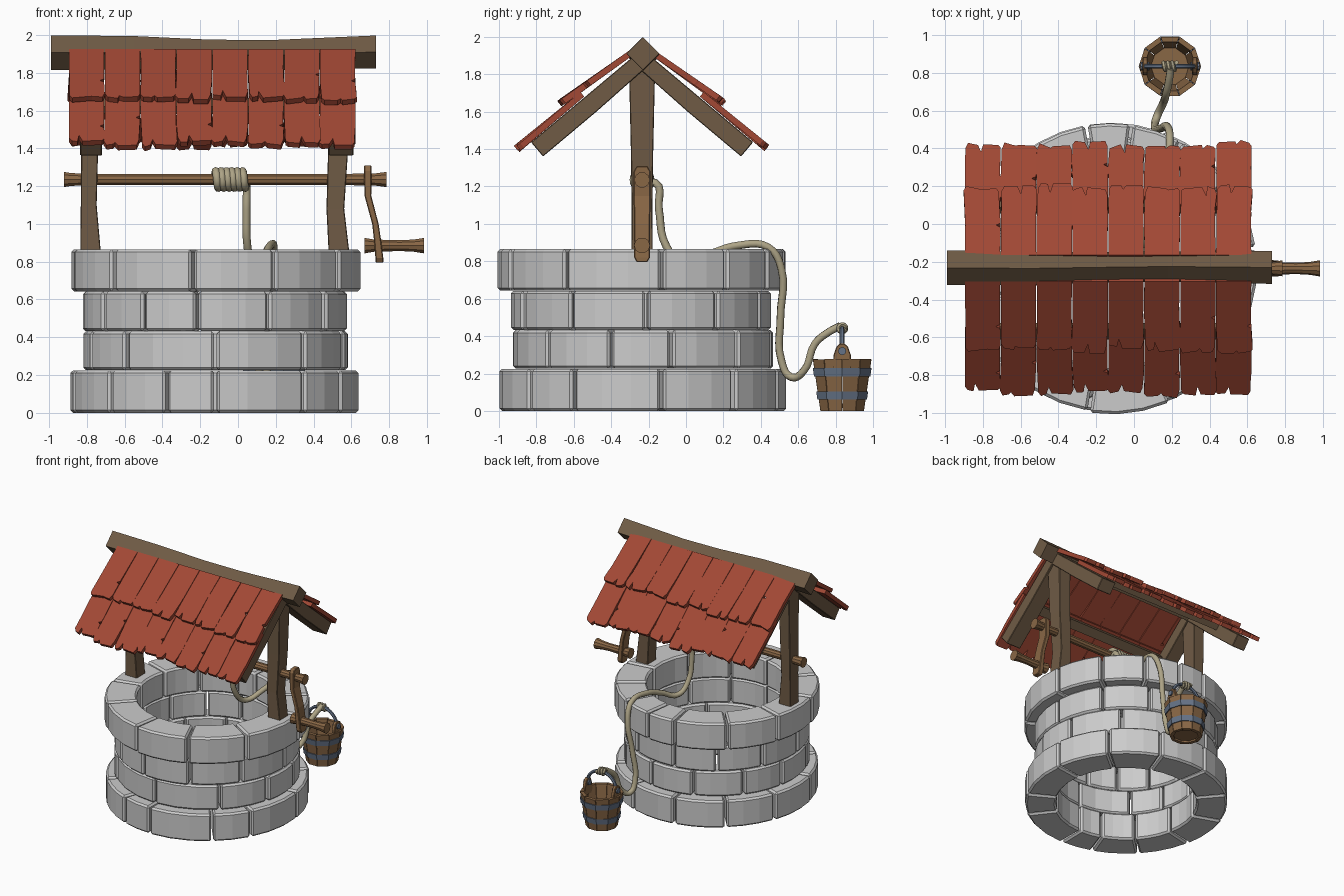
import bpy, bmesh, random
from math import sin, cos, pi, radians, tau
from mathutils import Vector

if "Cube" in bpy.data.objects:
    bpy.data.objects.remove(bpy.data.objects["Cube"])

random.seed(4)
CX, CY = -0.12, -0.235          # axis of the well


def material(name, rgb):
    m = bpy.data.materials.new(name)
    m.diffuse_color = (*rgb, 1)
    m.use_nodes = True
    m.node_tree.nodes["Principled BSDF"].inputs["Base Color"].default_value = m.diffuse_color
    return m


BEAM = material("beam_wood", (0.16, 0.105, 0.06))
WOOD = material("light_wood", (0.25, 0.135, 0.06))
TILE = material("roof_red", (0.36, 0.065, 0.035))
METAL = material("blue_metal", (0.13, 0.17, 0.24))
ROPE = material("rope_fibre", (0.42, 0.37, 0.24))


def build(name, solids, mat=None, closed=False, bevel=0):
    """Mesh from solids; each solid is a list of cross-sections skinned together."""
    bm = bmesh.new()
    for sections in solids:
        rows = [[bm.verts.new(p) for p in s] for s in sections]
        n = len(rows[0])
        pairs = list(zip(rows, rows[1:])) + ([(rows[-1], rows[0])] if closed else [])
        for a, b in pairs:
            for i in range(n):
                j = (i + 1) % n
                bm.faces.new((a[i], a[j], b[j], b[i]))
        if not closed:
            bm.faces.new(rows[0])
            bm.faces.new(rows[-1][::-1])
    bmesh.ops.recalc_face_normals(bm, faces=bm.faces)
    me = bpy.data.meshes.new(name)
    bm.to_mesh(me)
    bm.free()
    ob = bpy.data.objects.new(name, me)
    bpy.context.collection.objects.link(ob)
    if mat:
        me.materials.append(mat)
    if bevel:
        mod = ob.modifiers.new("bevel", "BEVEL")
        mod.width, mod.segments, mod.limit_method = bevel, 1, 'ANGLE'
        mod.angle_limit = radians(40)
    return ob


def tube(name, pts, radius, mat, res=2):
    """Smooth round tube through points."""
    cu = bpy.data.curves.new(name, 'CURVE')
    cu.dimensions = '3D'
    cu.bevel_depth, cu.bevel_resolution, cu.use_fill_caps = radius, res, True
    cu.resolution_u = 5
    sp = cu.splines.new('BEZIER')
    sp.bezier_points.add(len(pts) - 1)
    for b, p in zip(sp.bezier_points, pts):
        b.co = p
        b.handle_left_type = b.handle_right_type = 'AUTO'
    cu.materials.append(mat)
    ob = bpy.data.objects.new(name, cu)
    bpy.context.collection.objects.link(ob)
    bpy.ops.object.select_all(action='DESELECT')
    bpy.context.view_layer.objects.active = ob
    ob.select_set(True)
    bpy.ops.object.convert(target='MESH')
    bpy.ops.object.shade_smooth_by_angle(angle=radians(50))


def lathe_x(name, y, z, profile, n=10):
    """Turned rod along x from (x, radius) pairs."""
    build(name, [[[(x, y + r * cos(tau * i / n), z + r * sin(tau * i / n))
                   for i in range(n)] for x, r in profile]], WOOD)


# Stone courses: joint angles measured from the front towards +x
def course(name, joints, r0, r1, z0, z1):
    solids = []
    for a, b in zip(joints, joints[1:] + [joints[0] + 360]):
        a, b = a + 0.6, b - 0.6
        out = r1 + random.uniform(-0.012, 0.004)
        steps = 3 if b - a > 24 else 2
        sections = []
        for k in range(steps + 1):
            t = radians(a + (b - a) * k / steps)
            sections.append([(CX + r * sin(t), CY - r * cos(t), z)
                             for r, z in ((r0, z0), (out, z0), (out, z1), (r0, z1))])
        solids.append(sections)
    build(name, solids, bevel=0.014)


course("stone_course_bottom", [-47, -20, 0, 38, 61, 98, 130, 160, 190, 220, 250, 282], 0.53, 0.77, 0, 0.225)
course("stone_course_lower", [-43, 0, 43, 76, 103, 137, 170, 200, 232, 260, 290], 0.54, 0.70, 0.226, 0.432)
course("stone_course_upper", [-33, -8, 24, 57, 92, 125, 155, 187, 215, 245, 275, 302], 0.54, 0.70, 0.433, 0.642)
course("stone_course_rim", [-45, -9, 24, 58, 98, 126, 151, 172, 190, 221, 252, 284], 0.53, 0.77, 0.643, 0.865)


# Crooked posts: (z, centre x, half width x, half width y)
def post(name, path):
    build(name, [[[(x + sx * w, CY + sy * d, z) for sx, sy in ((-1, -1), (1, -1), (1, 1), (-1, 1))]
                  for z, x, w, d in path]], BEAM, bevel=0.004)


post("left_post", [(0.84, -0.78, 0.055, 0.057), (1.1, -0.79, 0.042, 0.055),
                   (1.4, -0.785, 0.045, 0.06), (1.84, -0.78, 0.05, 0.07)])
post("right_post", [(0.84, 0.535, 0.055, 0.057), (1.08, 0.515, 0.047, 0.055),
                    (1.4, 0.53, 0.053, 0.06), (1.84, 0.54, 0.055, 0.07)])

# Ridge beam: square turned on its corner, slightly sagging
build("ridge_beam", [[[(x, CY + dy + h * cos(k * pi / 2), z + h * sin(k * pi / 2)) for k in range(4)]
                      for x, z, h, dy in ((-0.99, 1.906, 0.092, 0.003), (-0.55, 1.906, 0.088, 0),
                                          (-0.15, 1.895, 0.08, 0.006), (0.18, 1.893, 0.08, 0.01),
                                          (0.73, 1.91, 0.087, 0.005))]], BEAM)

# Roof slopes: s runs down the slope, t out of it
PITCH = radians(40)


def slope(side, x, s, t):
    return Vector((x, CY + side * (s * cos(PITCH) + t * sin(PITCH)),
                   1.935 - s * sin(PITCH) + t * cos(PITCH)))


def tile(side, x0, x1, s0, s1, t0, t1):
    """Shingle with a ragged lower edge, a split in it and a chipped side."""
    j = lambda a: random.uniform(-a, a)
    w = x1 - x0
    notch = random.uniform(0.3, 0.7)
    deep = random.choice((0.01, 0.02, 0.05))
    mid = random.uniform(0.4, 0.7) * (s1 - s0) + s0
    lean = j(0.008)
    outline = [(x0, s0), (x1, s0), (x1 + j(.003), mid - .015),
               (x1 - random.choice((0, 0, .022)), mid), (x1 + j(.003), mid + .012),
               (x1 + lean, s1 - 0.03 + j(.012)), (x1 - 0.012 + lean, s1 + j(.012)),
               (x0 + w * notch + .014, s1 + j(.01)), (x0 + w * notch + j(.01), s1 - deep),
               (x0 + w * notch - .014, s1 + j(.01)),
               (x0 + 0.015 + lean, s1 + j(.012)), (x0 + lean, s1 - 0.025 + j(.012)), (x0 + j(.003), mid)]
    lift = j(0.007)
    tt = lambda s: t0 + (t1 + lift - t0) * (s - s0) / (s1 - s0)
    return [[slope(side, x, s, tt(s) + h) for x, s in outline] for h in (0, 0.032)]


for side, label in ((-1, "front"), (1, "back")):
    tiles = []
    for c in range(8):
        x0, x1 = -0.895 + c * 0.19, -0.895 + (c + 1) * 0.19 - 0.004
        tiles.append(tile(side, x0, x1, 0.40, 0.835 + random.uniform(-.02, .012), 0.004, 0.006))
        tiles.append(tile(side, x0, x1, 0.06, 0.505 + random.uniform(-.02, .015), 0.006, 0.042))
    build(label + "_roof_tiles", tiles, TILE)
    # Rafters above each post and a batten between them
    for xa, xb, end in ((-0.835, -0.72, "left"), (0.48, 0.61, "right")):
        build(f"{label}_{end}_rafter",
              [[[slope(side, x, s, t) for x, t in ((xa, 0), (xb, 0), (xb, -d), (xa, -d))]
                for s, d in ((0.03, 0.09), (0.4, 0.1), (0.775, 0.1))]], BEAM, bevel=0.004)
    build(label + "_batten", [[[slope(side, x, s, t) for s, t in ((.42, 0), (.49, 0), (.49, -.05), (.42, -.05))]
                               for x in (-0.8, 0.58)]], BEAM)

# Windlass axle, crank arm and handle
lathe_x("axle", CY, 1.235, [(-0.92, .042), (-0.885, .036), (-0.8, .031), (0.5, .031), (0.72, .033), (0.785, .042)])
lathe_x("crank_handle", CY, 0.885, [(0.67, .043), (0.72, .034), (0.86, .03), (0.93, .034), (0.985, .043)])
build("crank_arm", [[[(x + a * w, CY + b * d, z) for a, b in ((-1, -1), (1, -1), (1, 1), (-1, 1))]
                     for z, x, w, d in ((1.31, .687, .02, .028), (1.28, .687, .02, .045), (1.15, .687, .018, .045),
                                        (1.0, .727, .017, .043), (0.9, .74, .019, .043), (0.82, .748, .021, .042),
                                        (0.795, .748, .021, .028))]], WOOD, bevel=0.005)

# Rope: coil on the axle, then over the rim and down to the bucket
BX, BY = 0.19, 0.835
coil = [(-0.125 + 0.17 * k / 48, CY + 0.045 * cos(tau * k / 8), 1.235 + 0.045 * sin(tau * k / 8)) for k in range(48)]
hang = [(0.045, -0.165, 1.22), (0.045, -0.145, 1.08), (0.05, -0.105, 0.88), (0.075, -0.01, 0.79),
        (0.14, 0.13, 0.84), (0.17, 0.28, 0.885), (0.19, 0.44, 0.875), (0.18, 0.51, 0.76),
        (0.14, 0.505, 0.5), (0.11, 0.51, 0.27), (0.12, 0.565, 0.18), (0.15, 0.63, 0.215),
        (0.17, 0.69, 0.36), (0.185, 0.76, 0.42), (0.195, BY - 0.01, 0.455)]
tube("rope", coil + hang, 0.021, ROPE)
tube("handle_rope_wrap", [(BX - 0.035 + 0.07 * k / 24, BY + 0.02 * cos(tau * k / 8), 0.442 + 0.02 * sin(tau * k / 8))
                          for k in range(25)], 0.012, ROPE, 1)

# Bucket: ten tapered staves, floor, two hoops
N = 10


def ring_point(i, r, z):
    a = tau * i / N
    return (BX + r * cos(a), BY + r * sin(a), z)


def wall(z):
    return 0.122 + 0.042 * z / 0.275


build("bucket_staves", [[[ring_point(i + f, wall(z) - d, z) for f, d in ((.02, 0), (.98, 0), (.98, .028), (.02, .028))]
                         for z in (0, 0.275 + random.uniform(-.004, .004))] for i in range(N)], WOOD)
build("bucket_floor", [[[ring_point(i, 0.105, z) for i in range(N)] for z in (0.015, 0.04)]], WOOD)
for label, z0, z1 in (("lower", 0.06, 0.105), ("upper", 0.185, 0.23)):
    build(label + "_hoop", [[[ring_point(i, wall(z) + d, z) for z, d in ((z0, -.005), (z0, .008), (z1, .008), (z1, -.005))]
                             for i in range(N)]], METAL, closed=True)

# Bucket ears with pins, and the arched carrying handle
for sx, label in ((-1, "left"), (1, "right")):
    ear = [(-.05, .22), (.05, .22), (.046, .3), (.03, .345), (.012, .36), (-.012, .36), (-.03, .345), (-.046, .3)]
    build(label + "_bucket_ear", [[[(BX + sx * x, BY + y, z) for y, z in ear] for x in (0.118, 0.145)]], WOOD, bevel=0.004)
    build(label + "_bucket_pin", [[[(BX + sx * x, BY + .022 * cos(tau * i / 8), .32 + .022 * sin(tau * i / 8))
                                    for i in range(8)] for x in (0.108, 0.156)]], METAL)
tube("bucket_handle", [(BX + 0.132 * cos(pi * k / 8), BY, 0.32 + 0.122 * sin(pi * k / 8)) for k in range(9)],
     0.013, METAL, 1)
